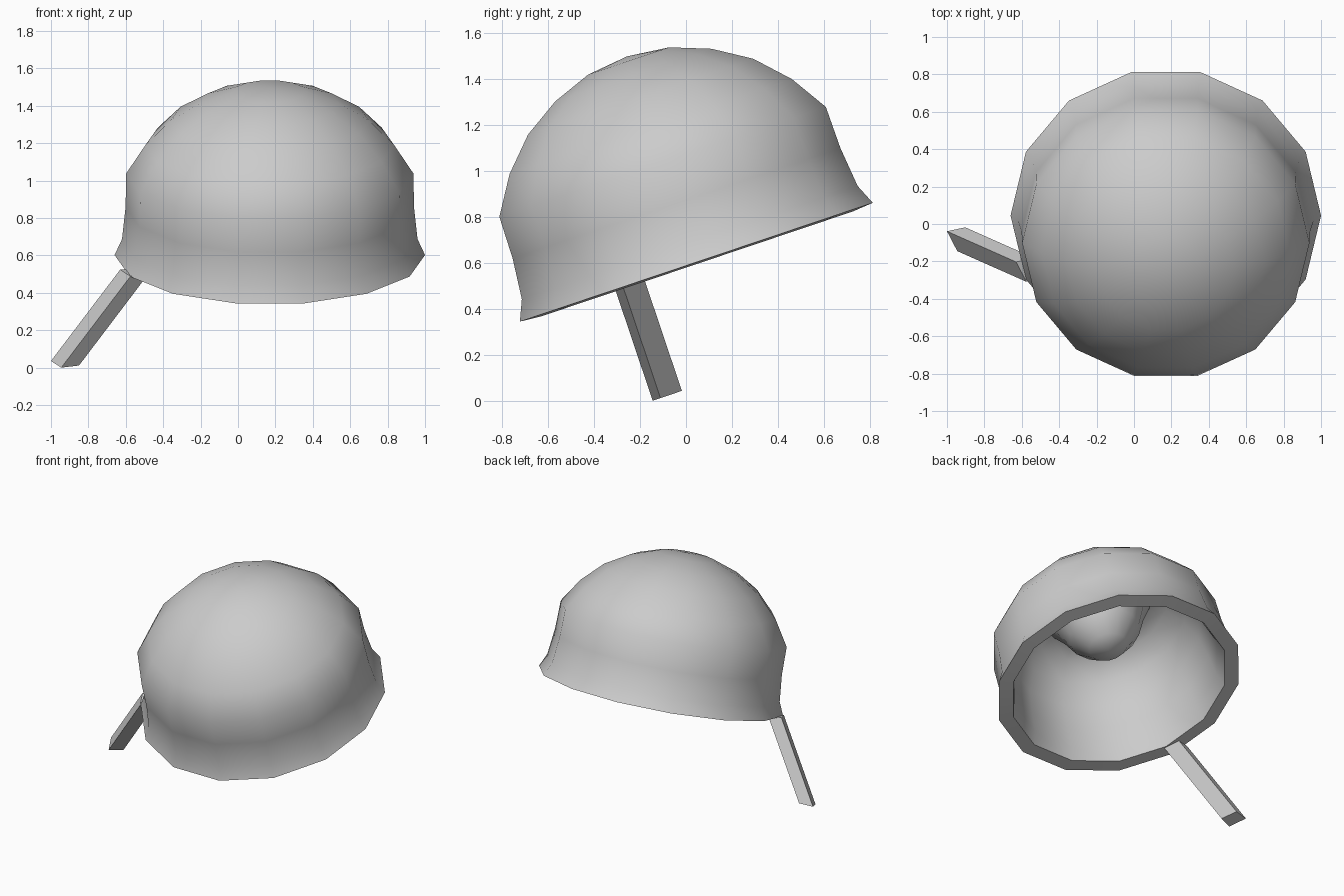
import bpy, bmesh, math
from mathutils import Matrix

if "Cube" in bpy.data.objects:
    bpy.data.objects.remove(bpy.data.objects["Cube"])

SIDES = 14
# Tilted frame shared by all parts: origin in the middle of the rim
FRAME = Matrix.Translation((0.17, 0.045, 0.602)) @ Matrix.Rotation(math.radians(18.6), 4, 'X')


def finish(name, bm, smooth):
    bmesh.ops.recalc_face_normals(bm, faces=bm.faces)
    bm.transform(FRAME)
    mesh = bpy.data.meshes.new(name)
    bm.to_mesh(mesh)
    bm.free()
    ob = bpy.data.objects.new(name, mesh)
    bpy.context.collection.objects.link(ob)
    if smooth:
        bpy.ops.object.select_all(action='DESELECT')
        ob.select_set(True)
        bpy.context.view_layer.objects.active = ob
        bpy.ops.object.shade_smooth_by_angle(angle=math.radians(70))
    return ob


# Dome shell: outer profile, then inner profile with a bulge hanging in the hollow (radius, height)
profile = [(0, .944), (.19, .923), (.368, .858), (.53, .759), (.664, .622), (.768, .46),
           (.771, .27), (.79, .09), (.83, 0),
           (.733, -.008), (.70, .09), (.68, .26), (.65, .43), (.58, .58), (.48, .70),
           (.37, .72), (.30, .60), (.24, .46), (.13, .34), (0, .30)]
bm = bmesh.new()
rings = []
for r, z in profile:
    n = SIDES if r else 1
    rings.append([bm.verts.new((r * math.cos(2 * math.pi * i / SIDES),
                                r * math.sin(2 * math.pi * i / SIDES), z)) for i in range(n)])
for a, b in zip(rings, rings[1:]):
    for i in range(SIDES):
        j = (i + 1) % SIDES
        quad = [a[i % len(a)], a[j % len(a)], b[j % len(b)], b[i % len(b)]]
        bm.faces.new(list(dict.fromkeys(quad)))
finish("dome_shell", bm, True)

# Handle: slanted bar running from its free end up into the rim
foot = [(-1.17, -.260), (-1.115, -.372), (-1.02, -.336), (-1.072, -.238)]
bm = bmesh.new()
low = [bm.verts.new((x, y, -.510)) for x, y in foot]
top = [bm.verts.new((x + .37, y, .005)) for x, y in foot]
bm.faces.new(low)
bm.faces.new(top)
for i in range(4):
    j = (i + 1) % 4
    bm.faces.new((low[i], low[j], top[j], top[i]))
finish("handle", bm, False)
